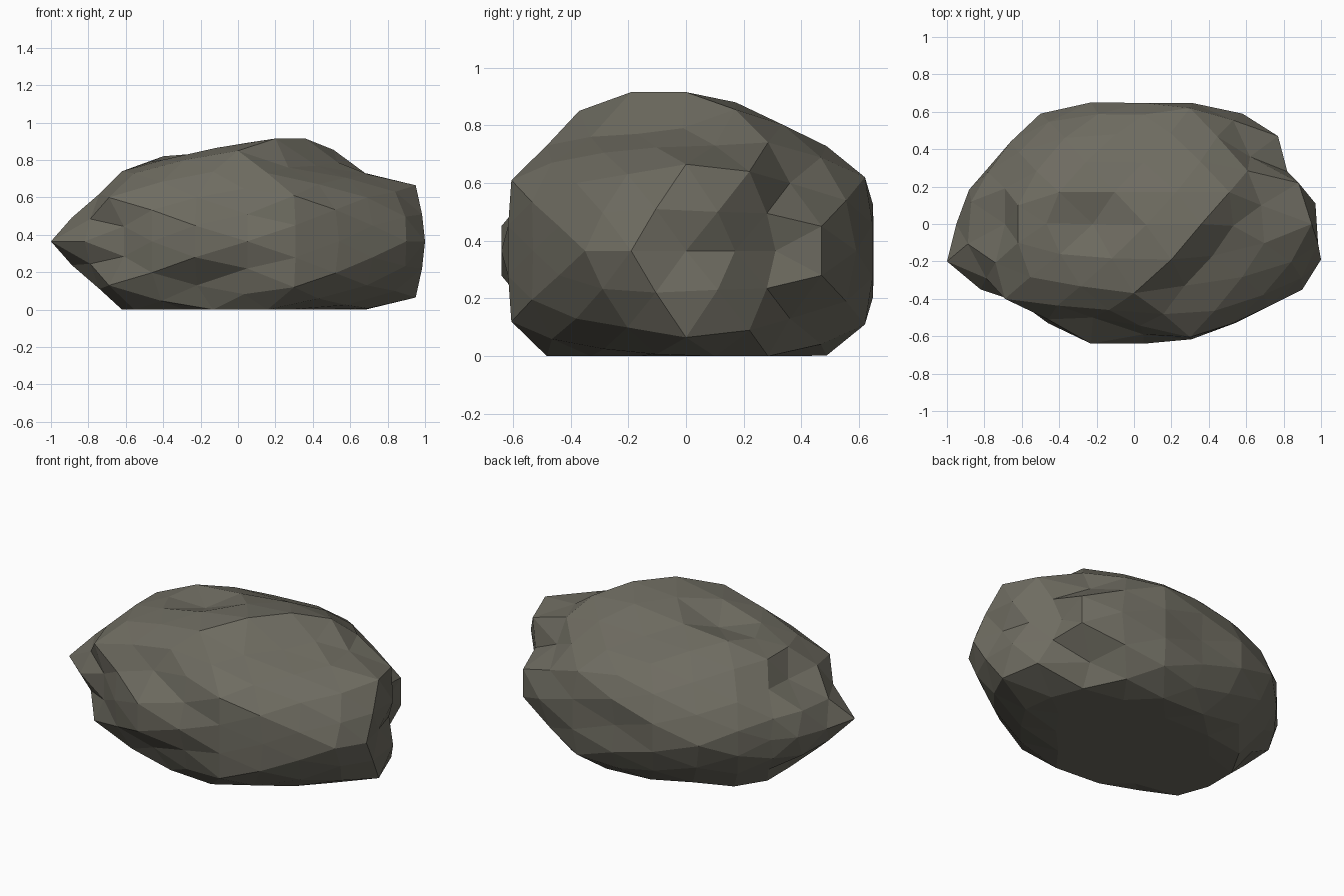
import bpy, bmesh
from math import exp, radians
from mathutils import Matrix, Vector

if "Cube" in bpy.data.objects:
    bpy.data.objects.remove(bpy.data.objects["Cube"])

MID = 0.365
CENTRE = Vector((0.03, 0, MID))
SIZE = Vector((0.97, 0.675, 0.53))

# Key points on the upper half of the rock; the lower half mirrors them
KEYS = [
    # waist
    (.95, 0, MID), (.9, .17, MID), (.78, .31, MID), (.58, .59, MID), (.04, .63, MID),
    (-.5, .59, MID), (-.78, .3, MID), (-.95, 0, MID), (-1, -.2, MID), (-.82, -.35, MID),
    (-.46, -.53, MID), (.05, -.64, MID), (.54, -.53, MID), (.9, -.35, MID), (1, -.19, MID),
    # flanks and ledges
    (-.23, .65, .45), (-.23, -.64, .45), (.05, -.59, .51), (-.61, -.42, .445), (.72, -.44, .45),
    (.77, .47, .45), (.97, .11, .5), (-.87, .12, .5), (.82, .28, .495), (-.79, -.29, .485),
    (.3, .62, .62), (.3, -.605, .61), (-.22, -.5, .6), (-.69, -.4, .6), (.69, -.38, .6),
    (.62, .36, .6), (.95, 0, .665), (-.69, 0, .6), (.88, .22, .64), (-.69, .19, .61),
    # crest and steps
    (.68, .1, .73), (-.62, -.1, .74), (-.62, .1, .74), (.53, -.01, .79), (-.4, .17, .82),
    (-.22, 0, .79), (.36, 0, .915), (.2, -.19, .915), (.27, -.33, .76), (0, -.37, .85),
    (.05, .33, .79), (.51, .17, .855), (.42, -.17, .77),
]


def solve(a, b):
    """Gaussian elimination, right-hand sides are vectors."""
    n = len(b)
    for i in range(n):
        for j in range(i + 1, n):
            f = a[j][i] / a[i][i]
            for k in range(i, n):
                a[j][k] -= f * a[i][k]
            b[j] = b[j] - f * b[i]
    for i in reversed(range(n)):
        for k in range(i + 1, n):
            b[i] = b[i] - a[i][k] * b[k]
        b[i] = b[i] / a[i][i]
    return b


def kernel(p, q):
    return exp(-(p - q).length / 0.6)


def stretch(d):
    return CENTRE + d * SIZE


# Rock body: faceted icosphere turned so that it is symmetrical top to bottom
bm = bmesh.new()
bmesh.ops.create_icosphere(bm, subdivisions=3, radius=1,
                           matrix=Matrix.Rotation(radians(-31.717), 4, 'Y'))
dirs = [v.co.normalized() for v in bm.verts]

# Pull the nearest corner onto each key point and its mirror image
used = {}
for x, y, z in KEYS:
    for point in (Vector((x, y, z)), Vector((x, y, 2 * MID - z))):
        off = point - CENTRE
        d = Vector((off.x / SIZE.x, off.y / SIZE.y, off.z / SIZE.z)).normalized()
        nearest = min(range(len(dirs)), key=lambda i: (dirs[i] - d).length)
        used.setdefault(nearest, point)

anchors = [dirs[i] for i in used]
shifts = [point - stretch(dirs[i]) for i, point in used.items()]
weights = solve([[kernel(p, q) for q in anchors] for p in anchors], shifts)

# The rest follows smoothly, and the underside is cut flat
for v, d in zip(bm.verts, dirs):
    shift = sum((w * kernel(d, p) for w, p in zip(weights, anchors)), Vector())
    v.co = stretch(d) + shift
    v.co.z = max(v.co.z, 0)
bmesh.ops.recalc_face_normals(bm, faces=bm.faces)

mesh = bpy.data.meshes.new("rock")
bm.to_mesh(mesh)
bm.free()
rock = bpy.data.objects.new("rock", mesh)
bpy.context.collection.objects.link(rock)

stone = bpy.data.materials.new("stone")
stone.diffuse_color = (0.155, 0.148, 0.118, 1)
stone.use_nodes = True
stone.node_tree.nodes["Principled BSDF"].inputs["Base Color"].default_value = stone.diffuse_color
mesh.materials.append(stone)
